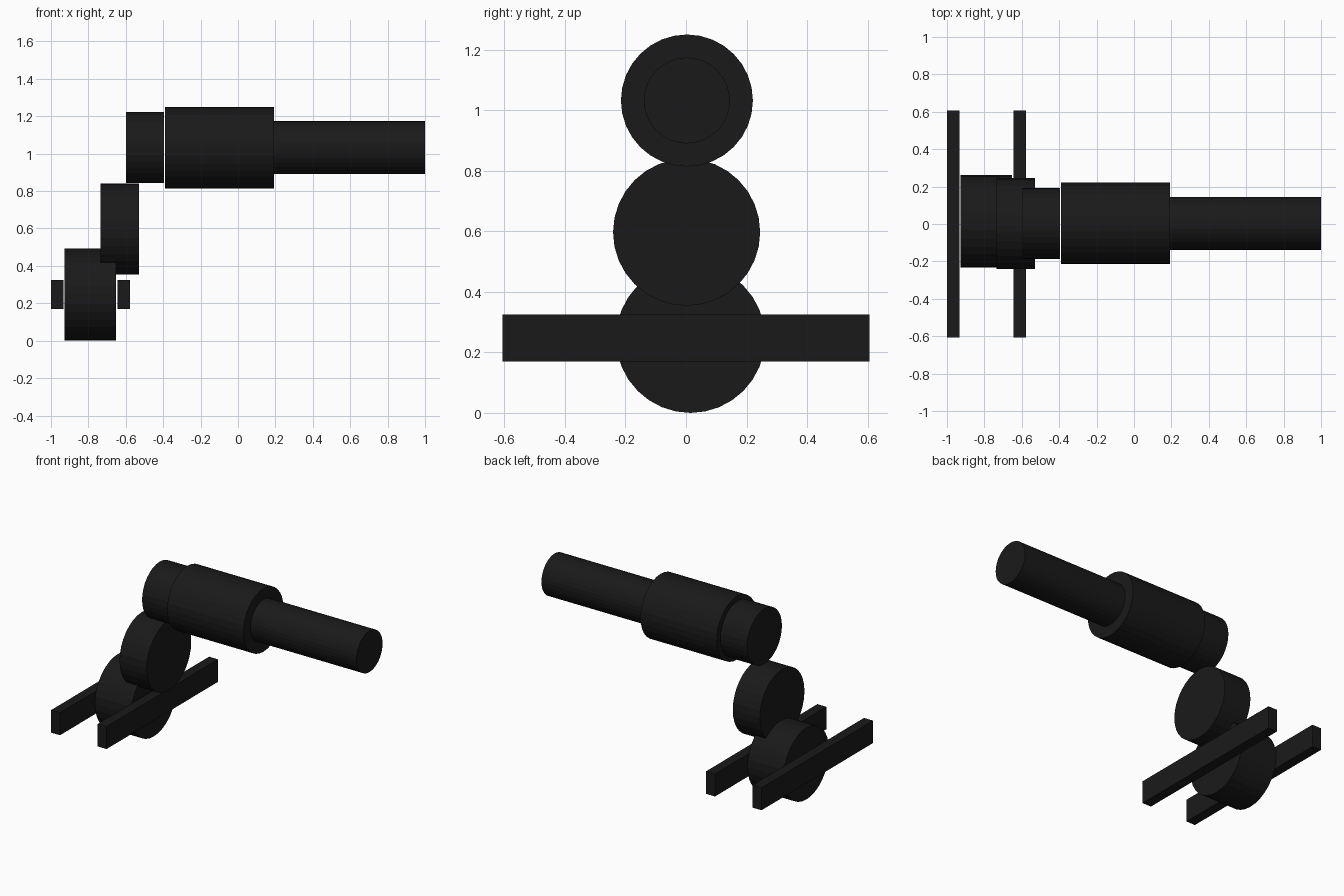
import bpy
from math import pi

if "Cube" in bpy.data.objects:
    bpy.data.objects.remove(bpy.data.objects["Cube"])

black = bpy.data.materials.new("black")
black.diffuse_color = (0.01, 0.01, 0.01, 1)
black.use_nodes = True
black.node_tree.nodes["Principled BSDF"].inputs["Base Color"].default_value = black.diffuse_color


def rod(name, x0, x1, y, z, r):
    # cylinder lying along x
    bpy.ops.mesh.primitive_cylinder_add(vertices=32, radius=r, depth=x1 - x0,
                                        location=((x0 + x1) / 2, y, z),
                                        rotation=(0, pi / 2, 0))
    ob = bpy.context.object
    ob.name = name
    ob.data.materials.append(black)


def bar(name, x0, x1):
    # long flat bar along y
    bpy.ops.mesh.primitive_cube_add(size=1, location=((x0 + x1) / 2, 0, 0.248))
    ob = bpy.context.object
    ob.name = name
    ob.scale = (x1 - x0, 1.212, 0.155)
    bpy.ops.object.transform_apply(location=False, rotation=False, scale=True)
    ob.data.materials.append(black)


# stepped barrel
rod("barrel", 0.192, 1.0, 0.003, 1.032, 0.142)
rod("barrel_sleeve", -0.389, 0.192, 0.003, 1.032, 0.218)
rod("rear_cap", -0.6, -0.396, 0.003, 1.032, 0.19)

# stacked discs
rod("middle_disc", -0.734, -0.528, 0.002, 0.597, 0.243)
rod("lower_disc", -0.928, -0.652, 0.015, 0.2465, 0.2465)

# cross bars either side of the lower disc
bar("rear_bar", -1.0, -0.932)
bar("front_bar", -0.645, -0.577)
